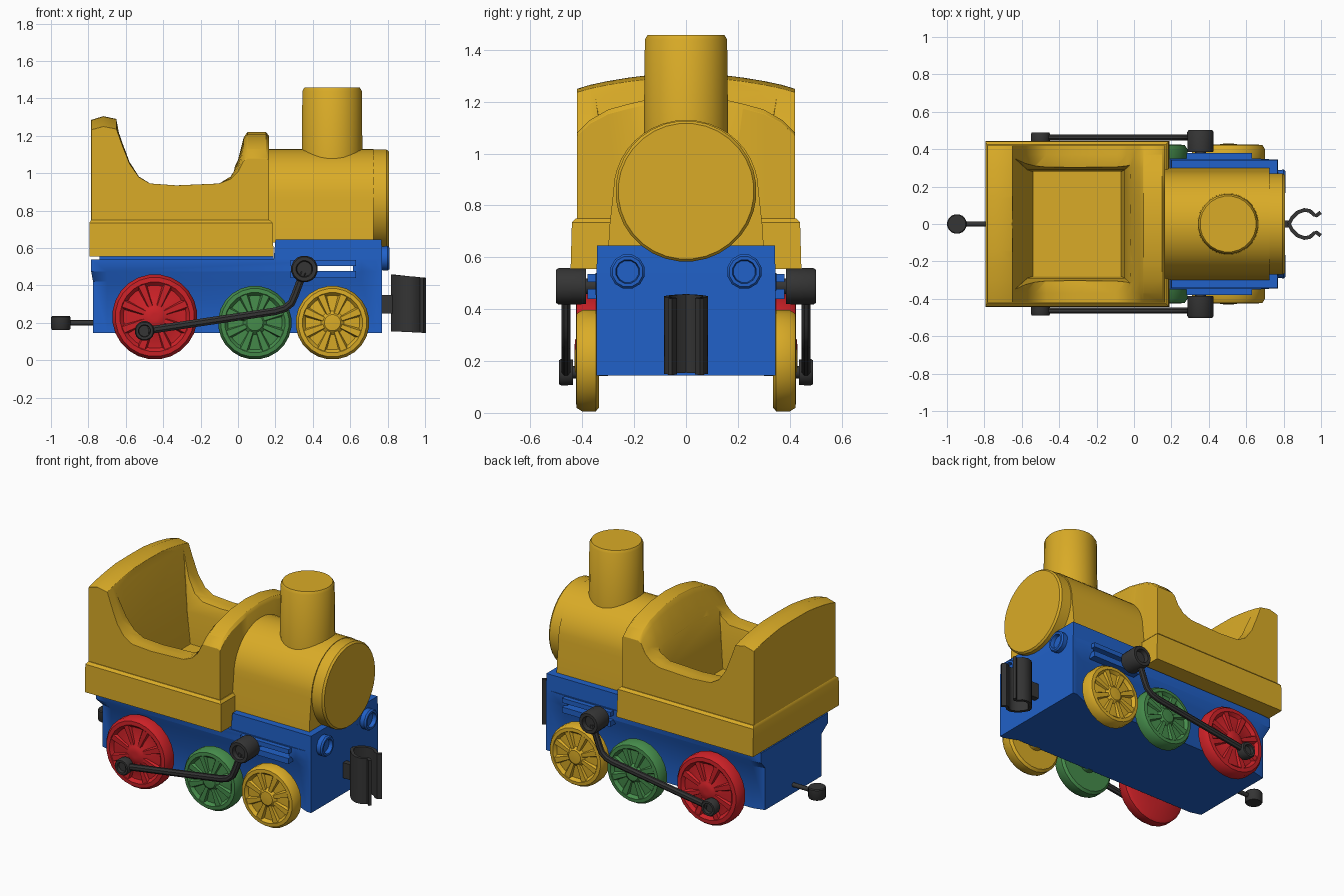
import bpy, bmesh, math
from mathutils import Vector

if "Cube" in bpy.data.objects:
    bpy.data.objects.remove(bpy.data.objects["Cube"])


def material(name, col):
    m = bpy.data.materials.new(name)
    m.diffuse_color = (*col, 1)
    m.use_nodes = True
    m.node_tree.nodes["Principled BSDF"].inputs["Base Color"].default_value = m.diffuse_color
    return m


YELLOW = material("yellow", (0.70, 0.41, 0.02))
BLUE = material("blue", (0.015, 0.12, 0.58))
RED = material("red", (0.60, 0.015, 0.02))
GREEN = material("green", (0.06, 0.26, 0.07))
DARK = material("dark", (0.035, 0.035, 0.035))


def shade(ob, angle=38):
    bpy.ops.object.select_all(action='DESELECT')
    ob.select_set(True)
    bpy.context.view_layer.objects.active = ob
    bpy.ops.object.shade_smooth_by_angle(angle=math.radians(angle))


def loft(name, rings, mat):
    """Skin a list of equal-length point rings and cap both ends."""
    bm = bmesh.new()
    vs = [[bm.verts.new(p) for p in r] for r in rings]
    n = len(vs[0])
    for a, b in zip(vs, vs[1:]):
        for i in range(n):
            j = (i + 1) % n
            bm.faces.new((a[i], a[j], b[j], b[i]))
    bm.faces.new(vs[0][::-1])
    bm.faces.new(vs[-1])
    bmesh.ops.recalc_face_normals(bm, faces=bm.faces)
    me = bpy.data.meshes.new(name)
    bm.to_mesh(me)
    bm.free()
    ob = bpy.data.objects.new(name, me)
    bpy.context.collection.objects.link(ob)
    me.materials.append(mat)
    shade(ob)
    return ob


def lathe(name, axis, centre, profile, mat, n=24):
    """Revolve (radius, height) pairs around a line parallel to an axis."""
    u, v = [(1, 2), (0, 2), (0, 1)][axis]
    rings = []
    for r, h in profile:
        ring = []
        for i in range(n):
            t = 2 * math.pi * (i + 0.5) / n
            p = Vector(centre)
            p[u] += r * math.cos(t)
            p[v] += r * math.sin(t)
            p[axis] += h
            ring.append(p)
        rings.append(ring)
    return loft(name, rings, mat)


def rect(x0, x1, y, z):
    return [(x0, -y, z), (x1, -y, z), (x1, y, z), (x0, y, z)]


def normals2d(path):
    out = []
    for i in range(len(path)):
        a, b = Vector(path[max(i - 1, 0)]), Vector(path[min(i + 1, len(path) - 1)])
        t = (b - a).normalized()
        out.append(Vector((-t.y, t.x)))
    return out


def modify(ob, kind, **settings):
    m = ob.modifiers.new(kind.title(), kind)
    for k, v in settings.items():
        setattr(m, k, v)
    bpy.context.view_layer.objects.active = ob
    bpy.ops.object.modifier_apply(modifier=m.name)


def cut(ob, cutter):
    modify(ob, 'BOOLEAN', operation='DIFFERENCE', object=cutter, solver='EXACT')


def bevel(ob, w):
    modify(ob, 'BEVEL', width=w, segments=2, limit_method='ANGLE', angle_limit=math.radians(40))
    shade(ob)


# Chassis: narrow between the wheels, flaring to a running board and front plate
def plan(half, z):
    side = [(x, y, z) for x, y in half]
    return side + [(x, -y, z) for x, y in reversed(half)]


low = [(-0.775, 0.29), (-0.70, 0.31), (0.66, 0.31), (0.74, 0.345), (0.77, 0.345)]
high = [(-0.785, 0.345), (-0.70, 0.35), (0.66, 0.35), (0.74, 0.345), (0.77, 0.345)]
chassis = loft("chassis", [plan(low, 0.145), plan(low, 0.42), plan(high, 0.475), plan(high, 0.54)], BLUE)
slot = loft("slot_cutter", [rect(0.40, 0.615, 0.6, 0.477), rect(0.40, 0.615, 0.6, 0.505)], BLUE)
cut(chassis, slot)
bpy.data.objects.remove(slot)
shade(chassis)
deck = loft("front_deck", [rect(0.19, 0.77, 0.345, 0.53), rect(0.20, 0.768, 0.343, 0.645)], BLUE)
loft("cab_support", [rect(-0.74, 0.19, 0.32, 0.53), rect(-0.74, 0.19, 0.32, 0.60)], BLUE)

# Open cab: side profile with an arched front and rear wall
side = [(-0.785, 0.57), (-0.785, 1.285), (-0.72, 1.305), (-0.65, 1.29), (-0.62, 1.19), (-0.58, 1.07),
        (-0.53, 0.985), (-0.47, 0.945), (-0.33, 0.935), (-0.10, 0.945), (-0.04, 0.99), (0, 1.07),
        (0.03, 1.19), (0.05, 1.22), (0.15, 1.22), (0.165, 1.20), (0.165, 0.57)]
drops = [(0, 0, 0), (0.14, 0.002, 0.01), (0.22, 0.012, 0.028), (0.30, 0.025, 0.05),
         (0.37, 0.04, 0.09), (0.42, 0.055, 0.14)]


def cab_ring(y, rear, front):
    ring = []
    for x, z in side:
        drop = rear if x < -0.3 else front
        top = 1.3 if x < -0.3 else 1.22
        f = min(1, max(0, (z - 0.95) / (top - 0.95)))
        ring.append((x, y, z - drop * f))
    return ring


stations = [(-y, r, f) for y, r, f in reversed(drops[1:])] + drops
cab = loft("cab", [cab_ring(*s) for s in stations], YELLOW)
skirt = loft("cab_skirt", [rect(-0.795, 0.19, 0.445, 0.555), rect(-0.795, 0.185, 0.44, 0.735),
                           rect(-0.785, 0.17, 0.425, 0.75)], YELLOW)
well = loft("well_cutter", [rect(-0.54, -0.07, 0.28, 0.66), rect(-0.57, -0.05, 0.29, 0.86),
                            rect(-0.66, 0.04, 0.37, 1.34)], YELLOW)
cut(cab, well)
cut(skirt, well)
bpy.data.objects.remove(well)
bevel(cab, 0.018)
shade(skirt)

# Boiler with straight lower flanks, round front and chimney
arch = [(0.30, 0.63), (0.295, 0.72)]
for i in range(21):
    t = math.pi * i / 20
    arch.append((0.28 * math.cos(t), 0.855 + 0.275 * math.sin(t)))
arch += [(-0.295, 0.72), (-0.30, 0.63)]
loft("boiler", [[(x, y, z) for y, z in arch] for x in (0.14, 0.725)], YELLOW)
lathe("boiler_front", 0, (0, 0, 0.855), [(0.272, 0.70), (0.272, 0.795), (0.262, 0.807)], YELLOW, 32)
lathe("chimney", 2, (0.503, 0, 0), [(0.165, 1.0), (0.16, 1.44), (0.15, 1.457)], YELLOW)

# Round front lamps with a shallow recess
for s, tag in ((-1, "right"), (1, "left")):
    lathe("lamp_" + tag, 0, (0, s * 0.225, 0.545),
          [(0.065, 0.76), (0.068, 0.80), (0.06, 0.81), (0.047, 0.81), (0.043, 0.785)], BLUE, 12)

    # Guide bars for the connecting rod
    for z0, z1 in ((0.44, 0.477), (0.505, 0.535)):
        y0, y1 = s * 0.33, s * 0.38
        loft("guide_bar_" + tag, [[(x, y0, z0), (x, y1, z0), (x, y1, z1), (x, y0, z1)]
                                  for x in (0.28, 0.63)], BLUE)

    # Spoked wheels
    for name, x, r, mat in (("rear", -0.445, 0.228, RED), ("middle", 0.09, 0.197, GREEN),
                            ("front", 0.505, 0.197, YELLOW)):
        prof = [(0.3 * r, 0.30), (0.3 * r, 0.335), (0.92 * r, 0.335), (r, 0.348), (r, 0.40), (0.93 * r, 0.422),
                (0.82 * r, 0.424), (0.74 * r, 0.405), (0.32 * r, 0.41), (0.22 * r, 0.428), (0.08 * r, 0.43)]
        cz = r + 0.004
        lathe(f"{name}_wheel_{tag}", 1, (x, 0, cz), [(a, s * h) for a, h in prof], mat)
        for i in range(8):
            t = math.pi * (i + 0.5) / 4
            d, n = Vector((math.cos(t), 0, math.sin(t))), Vector((-math.sin(t), 0, math.cos(t)))
            rings = []
            for rad, w in ((0.2 * r, 0.016), (0.8 * r, 0.03)):
                c = Vector((x, 0, cz)) + d * rad
                rings.append([c + n * k + Vector((0, s * y, 0)) for k, y in
                              ((-w, 0.40), (-w * 0.6, 0.421), (w * 0.6, 0.421), (w, 0.40))])
            loft(f"{name}_spoke_{tag}", rings, mat)

    # Cranked connecting rod and its two pin ends
    path = [(-0.48, 0.16), (0.20, 0.262), (0.25, 0.277), (0.285, 0.305), (0.305, 0.35), (0.35, 0.47)]
    rings = []
    for (x, z), n in zip(path, normals2d(path)):
        ring = []
        for i in range(8):
            t = math.pi * (i + 0.5) / 4
            k = 0.022 * math.cos(t)
            ring.append((x + n.x * k, s * (0.463 + 0.018 * math.sin(t)), z + n.y * k))
        rings.append(ring)
    loft("connecting_rod_" + tag, rings, DARK)
    lathe("crank_pin_" + tag, 1, (-0.50, 0, 0.157), [(a, s * h) for a, h in (
        (0.025, 0.40), (0.025, 0.435), (0.05, 0.435), (0.053, 0.48), (0.047, 0.49),
        (0.033, 0.49), (0.03, 0.47))], DARK, 16)
    lathe("crosshead_" + tag, 1, (0.355, 0, 0.488), [(a, s * h) for a, h in (
        (0.03, 0.33), (0.03, 0.385), (0.07, 0.385), (0.072, 0.49), (0.065, 0.502),
        (0.045, 0.502), (0.04, 0.475))], DARK, 16)

    # Front coupling jaw, one half per side
    jaw = [(0.828, 0), (0.845, 0.032), (0.875, 0.062), (0.91, 0.075), (0.94, 0.07),
           (0.962, 0.05), (0.975, 0.045), (0.998, 0.062)]
    rings = []
    for (x, y), n in zip(jaw, normals2d(jaw)):
        a, b = Vector((x, y)) + n * 0.01, Vector((x, y)) - n * 0.01
        top, bot = 0.458 - 0.1 * (x - 0.828), 0.155 - 0.05 * (x - 0.828)
        rings.append([(a.x, s * a.y, bot), (a.x, s * a.y, top), (b.x, s * b.y, top), (b.x, s * b.y, bot)])
    loft("coupling_jaw_" + tag, rings, DARK)

# Coupling stem, rear draw bar and knob
loft("coupling_stem", [rect(0.75, 0.835, 0.018, 0.25), rect(0.75, 0.835, 0.018, 0.35)], DARK)
lathe("draw_bar", 0, (0, 0, 0.2), [(0.014, -0.95), (0.014, -0.76)], DARK, 10)
lathe("coupling_knob", 2, (-0.947, 0, 0), [(0.048, 0.163), (0.053, 0.17), (0.053, 0.23), (0.048, 0.236)], DARK, 16)
